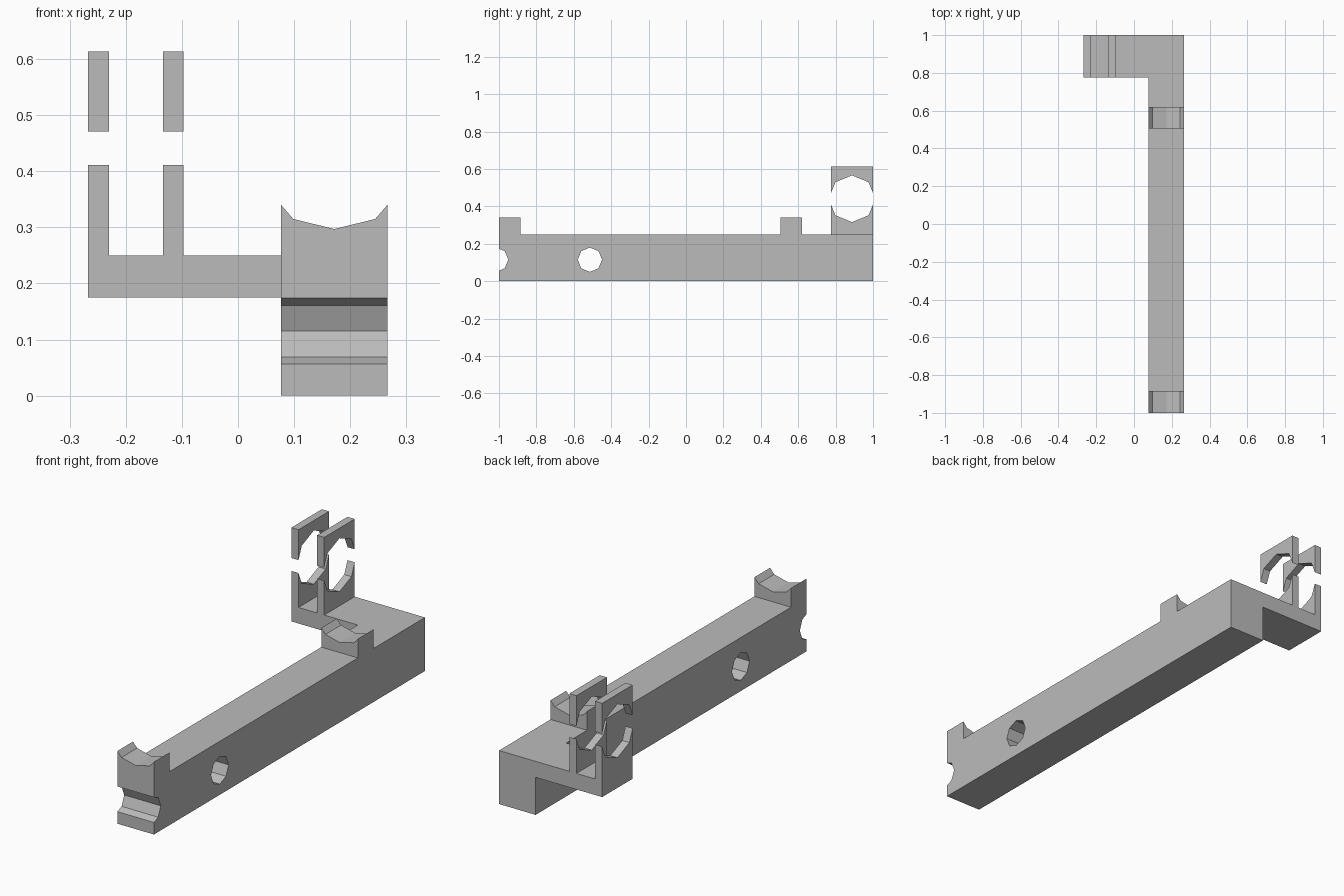
import bpy, bmesh, math
from mathutils import Vector

cube = bpy.data.objects.get("Cube")
if cube:
    bpy.data.objects.remove(cube, do_unlink=True)

grey = bpy.data.materials.new("plain grey")
grey.use_nodes = True
colour = (0.5, 0.5, 0.5, 1)
grey.diffuse_color = colour
grey.node_tree.nodes["Principled BSDF"].inputs["Base Color"].default_value = colour


def prism(name, outline, axis, start, end):
    """Extrude a flat outline along x (outline in y, z) or along y (outline in x, z)."""
    def place(p):
        return (start, p[0], p[1]) if axis == "x" else (p[0], start, p[1])
    bm = bmesh.new()
    face = bm.faces.new([bm.verts.new(place(p)) for p in outline])
    made = bmesh.ops.extrude_face_region(bm, geom=[face])["geom"]
    step = Vector((end - start, 0, 0)) if axis == "x" else Vector((0, end - start, 0))
    bmesh.ops.translate(bm, vec=step, verts=[v for v in made if isinstance(v, bmesh.types.BMVert)])
    bmesh.ops.recalc_face_normals(bm, faces=bm.faces)
    mesh = bpy.data.meshes.new(name)
    bm.to_mesh(mesh)
    bm.free()
    mesh.materials.append(grey)
    obj = bpy.data.objects.new(name, mesh)
    bpy.context.collection.objects.link(obj)
    return obj


def octagon(y, z, radius):
    return [(y + radius * math.cos(i * math.pi / 4), z + radius * math.sin(i * math.pi / 4))
            for i in range(8)]


def combine(obj, tool, operation):
    mod = obj.modifiers.new(operation, "BOOLEAN")
    mod.operation = operation
    mod.solver = "EXACT"
    mod.object = tool
    bpy.context.view_layer.objects.active = obj
    bpy.ops.object.modifier_apply(modifier=mod.name)
    bpy.data.objects.remove(tool, do_unlink=True)


LEFT, RIGHT = 0.077, 0.266      # sides of the long bar
DECK, SADDLE = 0.25, 0.38       # bar top and uncut saddle height

# Long bar with two raised saddle blocks
bar = prism("bar_with_saddles", [
    (-1, 0), (1, 0), (1, DECK),
    (0.62, DECK), (0.62, SADDLE), (0.505, SADDLE), (0.505, DECK),
    (-0.885, DECK), (-0.885, SADDLE), (-1, SADDLE)], "x", LEFT, RIGHT)

# Cradle notch across both saddles
mid = (LEFT + RIGHT) / 2
notch = [(mid - 0.12, 0.369), (mid - 0.073, 0.315), (mid, 0.297),
         (mid + 0.073, 0.315), (mid + 0.12, 0.369), (mid + 0.12, 0.5), (mid - 0.12, 0.5)]
combine(bar, prism("notch_cutter", notch, "y", -1.1, 0.7), "DIFFERENCE")

# Cross hole and half-open hole in the front end
for y in (-0.514, -1.015):
    combine(bar, prism("hole_cutter", octagon(y, 0.115, 0.065), "x", 0, 0.4), "DIFFERENCE")

# Side arm with two upright clip plates
OUTER, TOP = -0.267, 0.613
arm = prism("side_arm_with_clips", [
    (OUTER, 0.175), (0.15, 0.175), (0.15, DECK),
    (-0.097, DECK), (-0.097, TOP), (-0.134, TOP), (-0.134, DECK),
    (-0.23, DECK), (-0.23, TOP), (OUTER, TOP)], "y", 0.775, 1)

# Large opening that splits each clip plate
combine(arm, prism("clip_cutter", octagon(0.8875, 0.441, 0.125), "x", -0.4, 0), "DIFFERENCE")

# Join the arm to the bar
combine(bar, arm, "UNION")
bar.name = "bar_with_side_arm"
